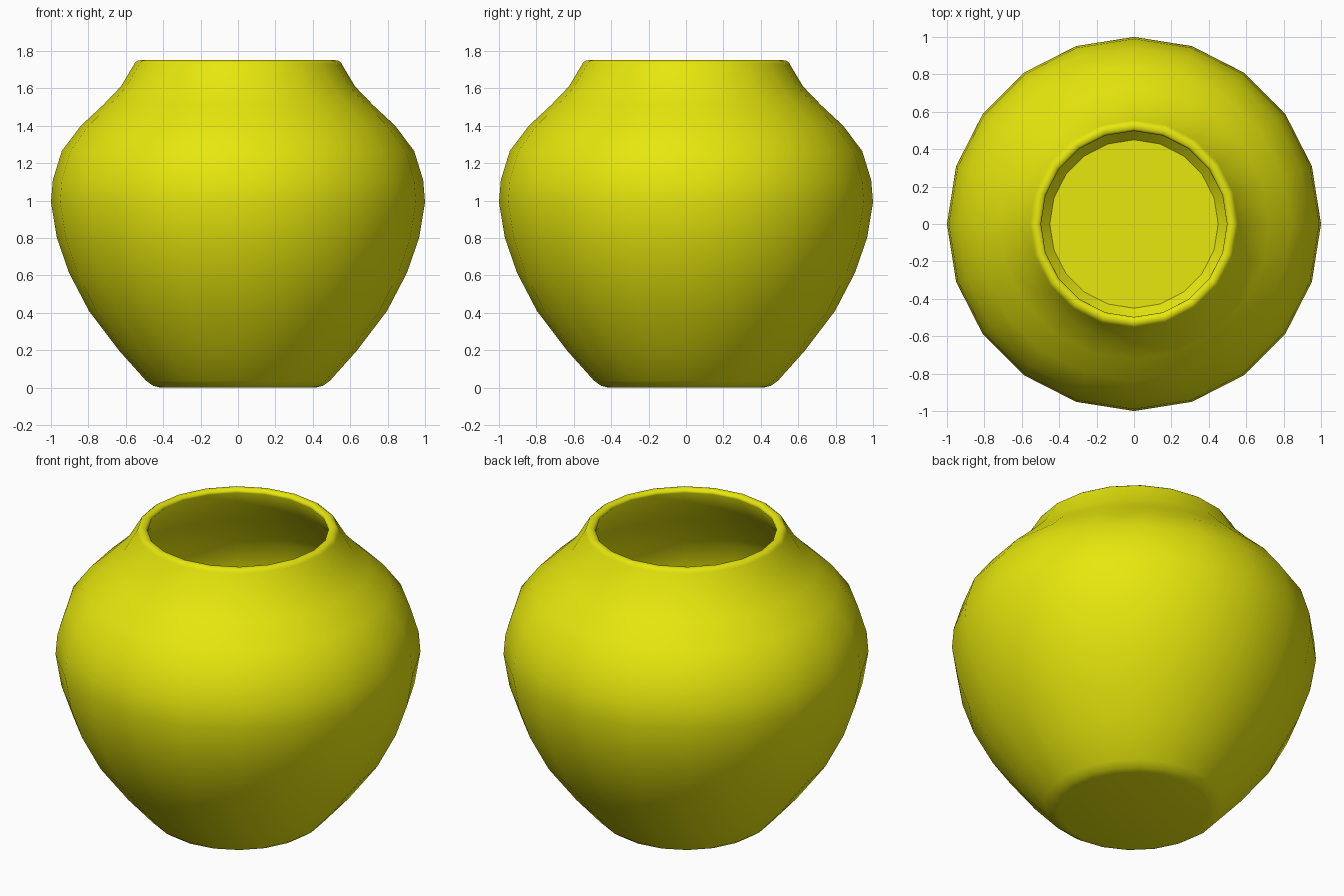
import bpy, bmesh, math

if "Cube" in bpy.data.objects:
    bpy.data.objects.remove(bpy.data.objects["Cube"])

SIDES = 20

# Glaze colour
glaze = bpy.data.materials.new("yellow_glaze")
glaze.diffuse_color = (0.8, 0.8, 0.004, 1.0)
glaze.use_nodes = True
glaze.node_tree.nodes["Principled BSDF"].inputs["Base Color"].default_value = glaze.diffuse_color

# Profile (radius, height): outer wall from the base up
outer = [(0.417, 0.0), (0.455, 0.010), (0.492, 0.037), (0.636, 0.198),
         (0.797, 0.41), (0.904, 0.615), (0.968, 0.80), (1.0, 0.99),
         (0.99, 1.11), (0.942, 1.265), (0.84, 1.40), (0.722, 1.51),
         (0.626, 1.61)]
# Rounded lip
lip = [(0.556, 1.727), (0.55, 1.738), (0.538, 1.747), (0.525, 1.75),
       (0.508, 1.747), (0.498, 1.737), (0.497, 1.727)]
# Inner wall from the neck down to the floor
inner = [(0.58, 1.59), (0.69, 1.473), (0.81, 1.365), (0.90, 1.245),
         (0.945, 1.10), (0.953, 0.99), (0.922, 0.81), (0.862, 0.635),
         (0.758, 0.435), (0.60, 0.23), (0.45, 0.06)]

# Spin the profile into rings and bridge them
bm = bmesh.new()
rings = []
for r, z in outer + lip + inner:
    rings.append([bm.verts.new((r * math.cos(2 * math.pi * i / SIDES),
                                r * math.sin(2 * math.pi * i / SIDES), z))
                  for i in range(SIDES)])
for a, b in zip(rings, rings[1:]):
    for i in range(SIDES):
        j = (i + 1) % SIDES
        bm.faces.new((a[i], a[j], b[j], b[i]))

# Underside and inner floor
bm.faces.new(rings[0][::-1])
bm.faces.new(rings[-1])
bmesh.ops.recalc_face_normals(bm, faces=bm.faces[:])

mesh = bpy.data.meshes.new("pot")
bm.to_mesh(mesh)
bm.free()
mesh.materials.append(glaze)
pot = bpy.data.objects.new("pot", mesh)
bpy.context.collection.objects.link(pot)

# Smooth shading, crease kept at the inner floor
bpy.context.view_layer.objects.active = pot
pot.select_set(True)
bpy.ops.object.shade_smooth_by_angle(angle=math.radians(42))
